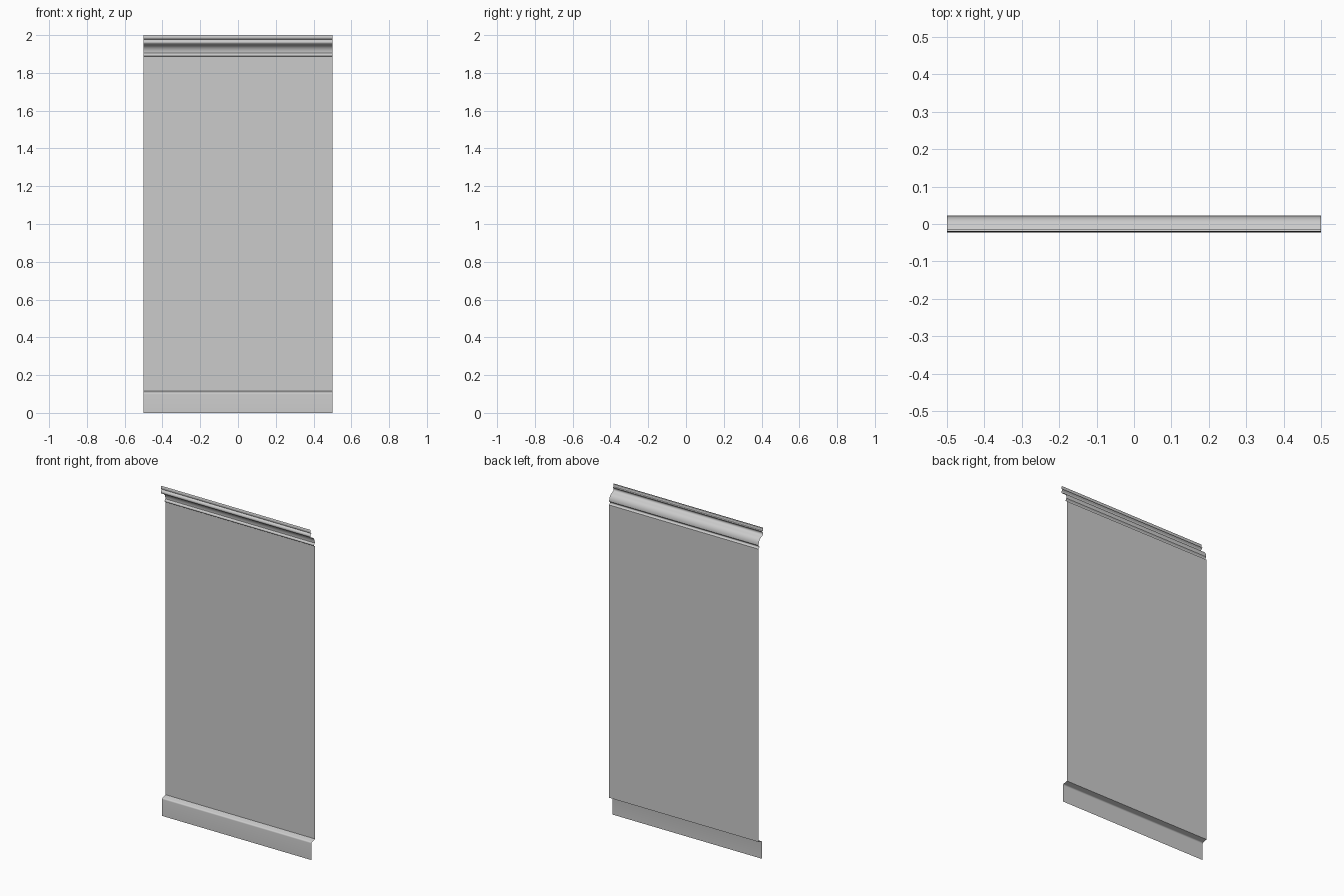
import bpy
from math import sin, cos, pi

if "Cube" in bpy.data.objects:
    bpy.data.objects.remove(bpy.data.objects["Cube"])


def arc(cy, cz, ry, rz, a0, a1, n):
    """Elliptical arc in the y-z plane, angles in degrees (180 points to the front)."""
    pts = []
    for i in range(n + 1):
        a = (a0 + (a1 - a0) * i / n) * pi / 180
        pts.append((cy + ry * cos(a), cz + rz * sin(a)))
    return pts


def sweep(name, profile, half=0.5):
    """Open sheet: y-z profile (bottom to top) stretched along x."""
    verts = [(x, y, z) for y, z in profile for x in (-half, half)]
    faces = [(2 * i, 2 * i + 1, 2 * i + 3, 2 * i + 2) for i in range(len(profile) - 1)]
    mesh = bpy.data.meshes.new(name)
    mesh.from_pydata(verts, [], faces)
    mesh.update()
    ob = bpy.data.objects.new(name, mesh)
    bpy.context.collection.objects.link(ob)
    bpy.ops.object.select_all(action='DESELECT')
    bpy.context.view_layer.objects.active = ob
    ob.select_set(True)
    bpy.ops.object.shade_smooth_by_angle(angle=0.6)
    return ob


WALL = 0.023

# Skirting board: flat face with a rounded, sloping top
sweep("skirting_board",
      [(-0.011, 0.0)] + arc(-0.002, 0.100, 0.009, 0.009, 180, 100, 5) + [(WALL, 0.115)])

# Flat wall panel
sweep("wall_panel", [(WALL, 0.115), (WALL, 1.886)])

# Crown moulding: lower bead, cove, middle bead and top bead
crown = [(WALL, 1.886)]
crown += arc(0.019, 1.895, 0.006, 0.007, 240, 120, 5)
crown += [(0.020, 1.906)]
crown += arc(-0.012, 1.908, 0.032, 0.040, 0, 80, 7)
crown += [(-0.012, 1.950)]
crown += arc(-0.013, 1.963, 0.010, 0.011, 250, 110, 6)
crown += [(-0.013, 1.978), (-0.018, 1.979)]
crown += arc(-0.018, 1.989, 0.004, 0.010, 240, 120, 4)
crown += [(-0.019, 2.0)]
sweep("crown_moulding", crown)
